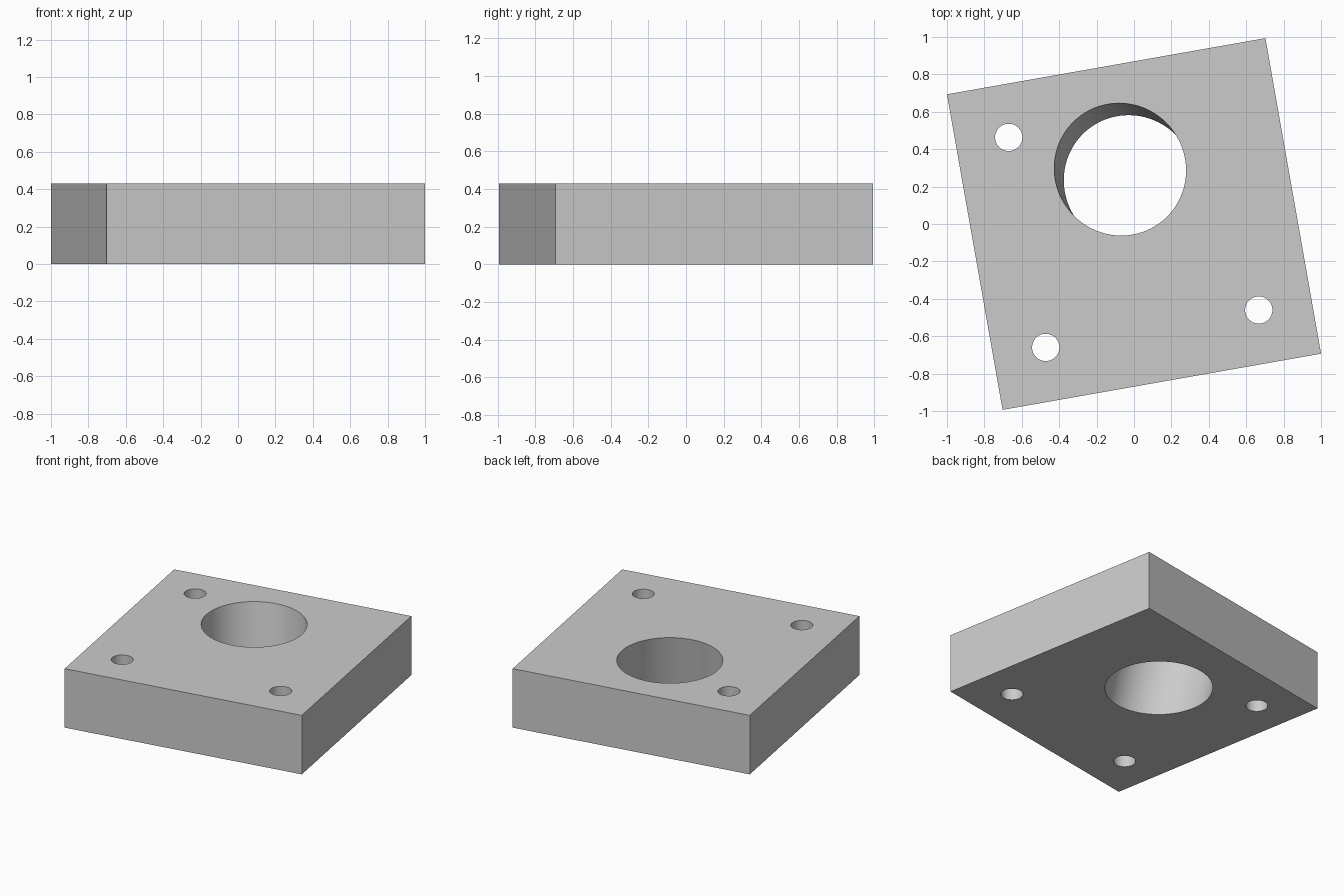
import bpy
import math
from mathutils import Vector

if "Cube" in bpy.data.objects:
    bpy.data.objects.remove(bpy.data.objects["Cube"], do_unlink=True)

HEIGHT = 0.43

grey = bpy.data.materials.new("plain grey")
grey.use_nodes = True
colour = (0.6, 0.6, 0.6, 1)
grey.diffuse_color = colour
grey.node_tree.nodes["Principled BSDF"].inputs["Base Color"].default_value = colour

# Square plate, turned about the vertical
bpy.ops.mesh.primitive_cube_add(size=1, location=(0, 0, HEIGHT / 2))
plate = bpy.context.object
plate.name = "mounting_plate"
plate.scale = (1.729, 1.713, HEIGHT)
plate.rotation_euler.z = math.radians(10)
bpy.ops.object.transform_apply(location=True, rotation=True, scale=True)
plate.data.materials.append(grey)


def drill(name, top, bottom, radius, sides):
    """Cut a round hole through the plate from its top centre to its bottom centre."""
    start, end = Vector((*bottom, 0)), Vector((*top, HEIGHT))
    bpy.ops.mesh.primitive_cylinder_add(vertices=sides, radius=radius, depth=1,
                                        location=(start + end) / 2)
    cutter = bpy.context.object
    cutter.name = name
    cutter.hide_render = True
    cutter.rotation_euler = (end - start).to_track_quat("Z", "Y").to_euler()
    cutter.data.materials.append(grey)
    cut = plate.modifiers.new(name, "BOOLEAN")
    cut.operation = "DIFFERENCE"
    cut.solver = "EXACT"
    cut.object = cutter
    bpy.ops.object.select_all(action="DESELECT")
    plate.select_set(True)
    bpy.context.view_layer.objects.active = plate
    bpy.ops.object.modifier_apply(modifier=cut.name)
    bpy.data.objects.remove(cutter, do_unlink=True)


# Large slanted bore
drill("bore_cutter", (-0.074, 0.292), (-0.023, 0.228), 0.35, 96)

# Three upright bolt holes
for spot in ((-0.67, 0.463), (-0.472, -0.66), (0.667, -0.46)):
    drill("bolt_hole_cutter", spot, spot, 0.073, 48)

bpy.ops.object.shade_smooth_by_angle(angle=math.radians(30))
